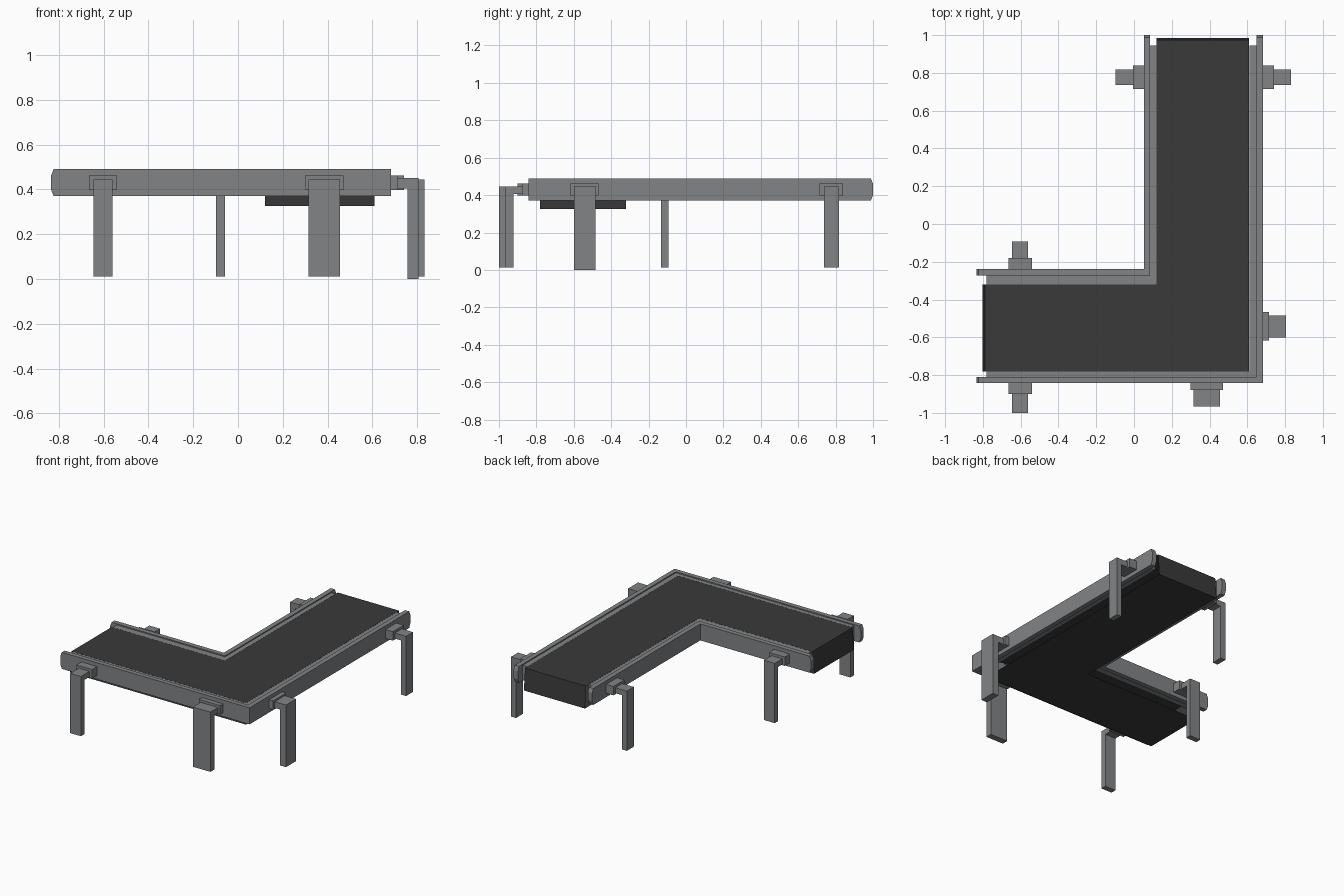
import bpy, bmesh, math
from mathutils import Matrix, Vector

if "Cube" in bpy.data.objects:
    bpy.data.objects.remove(bpy.data.objects["Cube"])


def material(name, rgb):
    m = bpy.data.materials.new(name)
    m.diffuse_color = (*rgb, 1)
    m.use_nodes = True
    m.node_tree.nodes["Principled BSDF"].inputs["Base Color"].default_value = m.diffuse_color
    return m


METAL = material("grey_metal", (0.22, 0.23, 0.235))
RUBBER = material("dark_rubber", (0.042, 0.042, 0.042))


def finish(name, bm, mat, recalc=True):
    if recalc:
        bmesh.ops.recalc_face_normals(bm, faces=bm.faces)
    me = bpy.data.meshes.new(name)
    bm.to_mesh(me)
    bm.free()
    me.materials.append(mat)
    ob = bpy.data.objects.new(name, me)
    bpy.context.collection.objects.link(ob)
    return ob


def add_box(bm, lo, hi):
    lo, hi = Vector(lo), Vector(hi)
    mat = Matrix.Translation((lo + hi) / 2) @ Matrix.Diagonal((*(hi - lo), 1))
    bmesh.ops.create_cube(bm, size=1, matrix=mat)


def rail(name, axis, start, end, lo, hi):
    """Side rail along an axis; 'end' is the free, tapered end."""
    s = math.copysign(0.012, end - start)
    profile = [(start, 0.37), (end - s, 0.37), (end, 0.40),
               (end, 0.46), (end - s, 0.49), (start, 0.49)]
    bm = bmesh.new()
    rings = []
    for w in (lo, hi):
        rings.append([bm.verts.new((u, w, z) if axis == 'x' else (w, u, z))
                      for u, z in profile])
    bm.faces.new(rings[0])
    bm.faces.new(rings[1])
    for i in range(6):
        j = (i + 1) % 6
        bm.faces.new((rings[0][i], rings[0][j], rings[1][j], rings[1][i]))
    finish(name, bm, METAL)


# Side rails
rail("outer_front_rail", 'x', 0.68, -0.835, -0.843, -0.81)
rail("outer_right_rail", 'y', -0.843, 1.0, 0.648, 0.682)
rail("inner_front_rail", 'x', 0.085, -0.835, -0.272, -0.238)
rail("inner_left_rail", 'y', -0.272, 1.0, 0.052, 0.086)

# Guide strips filling the gap between rails and belt
for name, lo, hi in (
        ("outer_front_guide", (-0.78, -0.812, 0.375), (0.65, -0.781, 0.482)),
        ("outer_right_guide", (0.611, -0.81, 0.375), (0.65, 0.945, 0.482)),
        ("inner_front_guide", (-0.78, -0.319, 0.375), (0.119, -0.27, 0.482)),
        ("inner_left_guide", (0.084, -0.319, 0.375), (0.119, 0.945, 0.482))):
    bm = bmesh.new()
    add_box(bm, lo, hi)
    finish(name, bm, METAL)


# Belt: a thin open-sided loop, L-shaped in plan, with slanted ends
def l_outline(bm, left, back, z):
    pts = [(left, -0.78), (0.61, -0.78), (0.61, back),
           (0.12, back), (0.12, -0.32), (left, -0.32)]
    return [bm.verts.new((x, y, z)) for x, y in pts]


bm = bmesh.new()
top = l_outline(bm, -0.79, 0.973, 0.482)
low = l_outline(bm, -0.803, 0.986, 0.325)
bm.faces.new(top)
bm.faces.new(low[::-1])
for i, j in ((2, 3), (5, 0)):
    bm.faces.new((low[i], low[j], top[j], top[i]))
finish("conveyor_belt", bm, RUBBER, recalc=False)


# Legs: bracket on the rail, short arm, hanging plate (built facing +x, then turned)
def leg(name, pos, turn, width, bracket_w, bracket_d, reach, plate=0.04,
        foot=0.012, head=0.445):
    bm = bmesh.new()
    w, b = width / 2, bracket_w / 2
    add_box(bm, (-0.005, -b, 0.398), (bracket_d, b, 0.463))
    add_box(bm, (bracket_d - 0.01, -w, 0.405), (reach - plate, w, head))
    add_box(bm, (reach - plate, -w, foot), (reach, w, head))
    ob = finish(name, bm, METAL)
    ob.matrix_world = Matrix.Translation((*pos, 0)) @ Matrix.Rotation(math.radians(turn), 4, 'Z')


leg("front_left_leg", (-0.603, -0.843), -90, 0.086, 0.125, 0.058, 0.157)
leg("inner_left_leg", (-0.603, -0.238), 90, 0.086, 0.125, 0.057, 0.145)
leg("back_right_leg", (0.682, 0.777), 0, 0.08, 0.125, 0.06, 0.15)
leg("back_inner_leg", (0.052, 0.777), 180, 0.08, 0.125, 0.058, 0.15)
leg("front_right_leg", (0.385, -0.843), -90, 0.14, 0.17, 0.035, 0.123, 0.045)
leg("right_front_leg", (0.682, -0.542), 0, 0.116, 0.15, 0.032, 0.123, 0.048, 0.0, 0.45)
